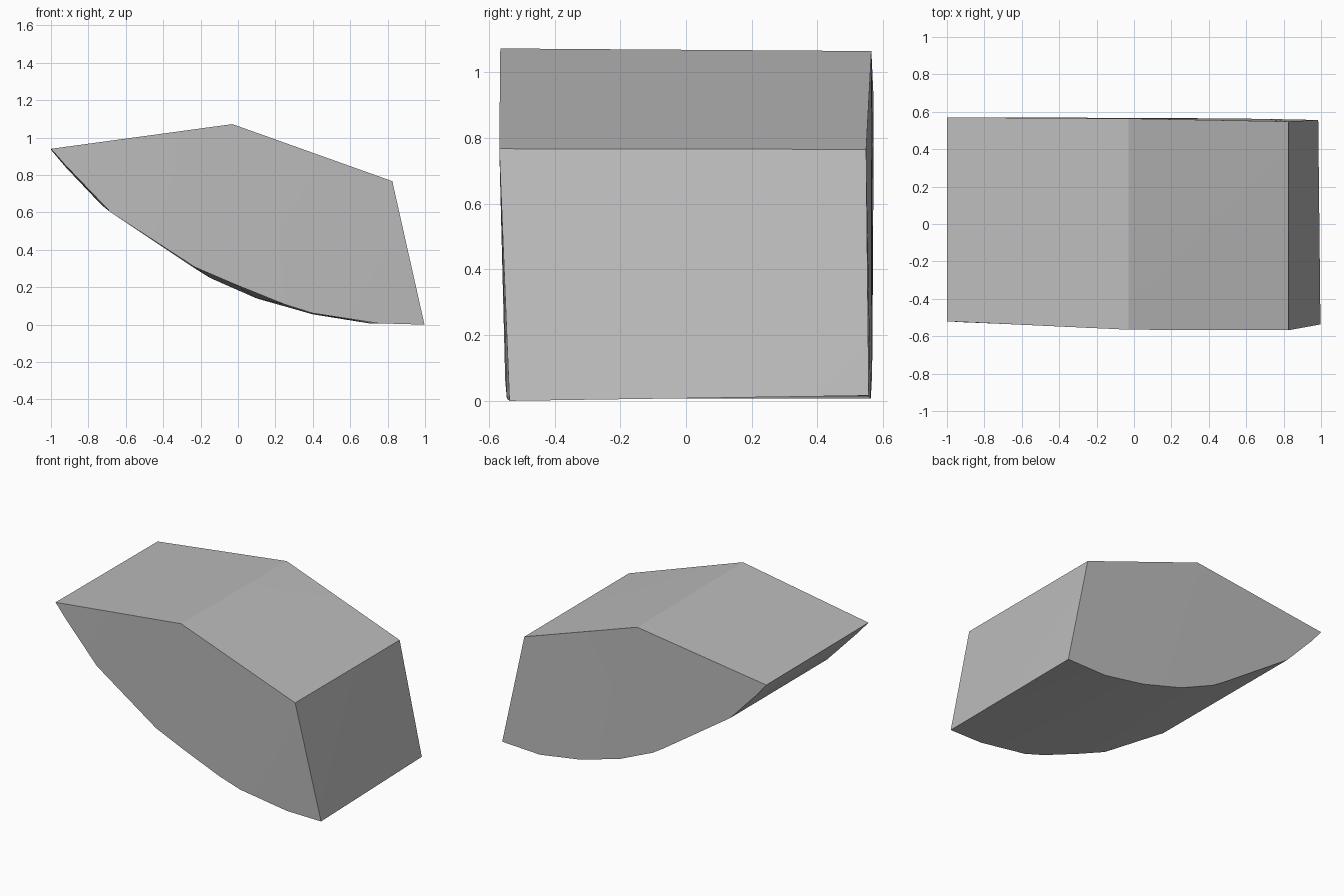
import bpy
import bmesh

if "Cube" in bpy.data.objects:
    bpy.data.objects.remove(bpy.data.objects["Cube"])

# Matching outlines of the two ends, as (x, y, z), clockwise from the left tip
front = [(-1, -.52, .945), (-.03, -.565, 1.077), (.825, -.568, .772), (.997, -.537, .005),
         (.75, -.545, .012), (.4, -.55, .066), (.25, -.55, .113), (-.02, -.55, .222),
         (-.23, -.548, .312), (-.68, -.535, .605), (-.92, -.525, .855)]
back = [(-1, .57, .94), (-.03, .564, 1.069), (.825, .548, .77), (.985, .556, .021),
        (.7, .562, .012), (.4, .565, .06), (.1, .567, .145), (-.15, .568, .255),
        (-.23, .568, .305), (-.73, .57, .645), (-.92, .57, .845)]

grey = bpy.data.materials.new("stone_grey")
grey.diffuse_color = (.5, .5, .5, 1)
grey.use_nodes = True
grey.node_tree.nodes["Principled BSDF"].inputs["Base Color"].default_value = grey.diffuse_color

# Wedge-shaped block with a curved underside
bm = bmesh.new()
f = [bm.verts.new(p) for p in front]
b = [bm.verts.new(p) for p in back]
n = len(f)
bm.faces.new(f)
bm.faces.new(b[::-1])
for i in range(n):
    j = (i + 1) % n
    bm.faces.new((f[i], b[i], b[j], f[j]))

# Lowest point of the underside reaches the ground
low = min(v.co.z for v in bm.verts)
for v in bm.verts:
    v.co.z -= low
bmesh.ops.triangulate(bm, faces=bm.faces[:])
bmesh.ops.recalc_face_normals(bm, faces=bm.faces[:])

mesh = bpy.data.meshes.new("curved_block")
bm.to_mesh(mesh)
bm.free()
mesh.materials.append(grey)
block = bpy.data.objects.new("curved_block", mesh)
bpy.context.collection.objects.link(block)

# Soft shading across the shallow facets
bpy.context.view_layer.objects.active = block
block.select_set(True)
bpy.ops.object.shade_smooth_by_angle(angle=.35)
